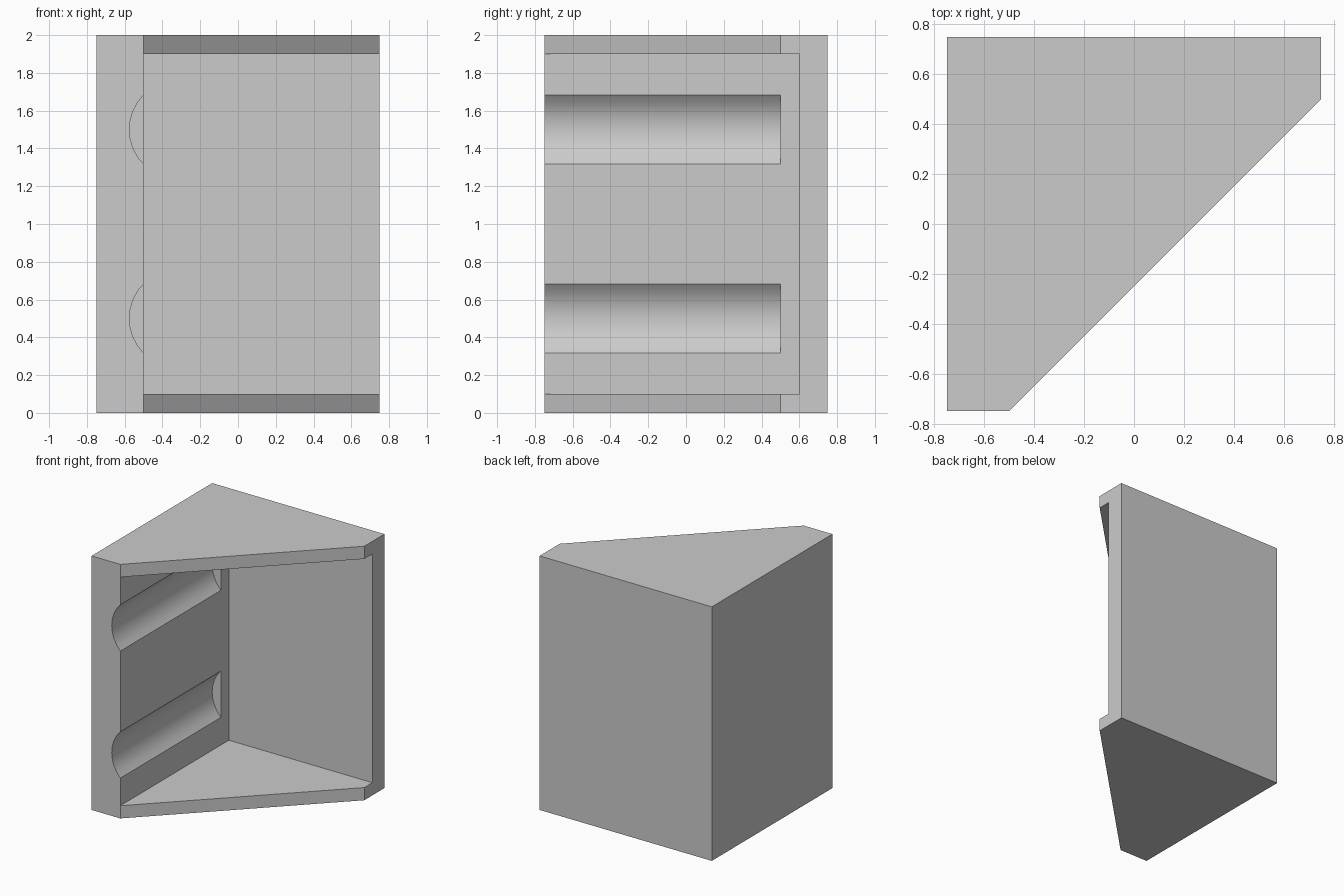
import bpy, bmesh, math
from mathutils import Matrix, Vector

if "Cube" in bpy.data.objects:
    bpy.data.objects.remove(bpy.data.objects["Cube"], do_unlink=True)

grey = bpy.data.materials.new("plain_grey")
grey.use_nodes = True
GREY = (0.6, 0.6, 0.6, 1)
grey.diffuse_color = GREY
grey.node_tree.nodes["Principled BSDF"].inputs["Base Color"].default_value = GREY


def to_object(bm, name):
    bmesh.ops.recalc_face_normals(bm, faces=bm.faces)
    mesh = bpy.data.meshes.new(name)
    bm.to_mesh(mesh)
    bm.free()
    mesh.materials.append(grey)
    obj = bpy.data.objects.new(name, mesh)
    bpy.context.collection.objects.link(obj)
    return obj


def prism(name, outline, height):
    bm = bmesh.new()
    base = bm.faces.new([bm.verts.new((x, y, 0)) for x, y in outline])
    top = bmesh.ops.extrude_face_region(bm, geom=[base])["geom"]
    bmesh.ops.translate(bm, vec=(0, 0, height),
                        verts=[v for v in top if isinstance(v, bmesh.types.BMVert)])
    return to_object(bm, name)


def box(name, low, high):
    low, high = Vector(low), Vector(high)
    bm = bmesh.new()
    bmesh.ops.create_cube(bm, size=1, matrix=Matrix.Translation((low + high) / 2)
                          @ Matrix.Diagonal((*(high - low), 1)))
    return to_object(bm, name)


def rod(name, x, z, radius, y0, y1):
    bm = bmesh.new()
    bmesh.ops.create_cone(bm, cap_ends=True, segments=32, radius1=radius, radius2=radius,
                          depth=y1 - y0, matrix=Matrix.Translation((x, (y0 + y1) / 2, z))
                          @ Matrix.Rotation(math.pi / 2, 4, "X"))
    return to_object(bm, name)


# Corner-shaped block with one diagonal side
body = prism("corner_housing", [(-0.75, -0.75), (-0.5, -0.75), (0.75, 0.5),
                                (0.75, 0.75), (-0.75, 0.75)], 2)

# Open cavity and two round grooves in the side wall
cutters = [box("cavity_cutter", (-0.5, -1.5, 0.1), (1.5, 0.6, 1.9))]
cutters += [rod("groove_cutter", -0.315, z, 0.26, -1, 0.5) for z in (0.5, 1.5)]

bpy.ops.object.select_all(action="DESELECT")
bpy.context.view_layer.objects.active = body
body.select_set(True)
for cutter in cutters:
    cutter.hide_render = True
    mod = body.modifiers.new("cut", "BOOLEAN")
    mod.operation = "DIFFERENCE"
    mod.solver = "EXACT"
    mod.object = cutter
    bpy.ops.object.modifier_apply(modifier=mod.name)
    bpy.data.objects.remove(cutter, do_unlink=True)

bpy.ops.object.shade_smooth_by_angle(angle=math.radians(30))
